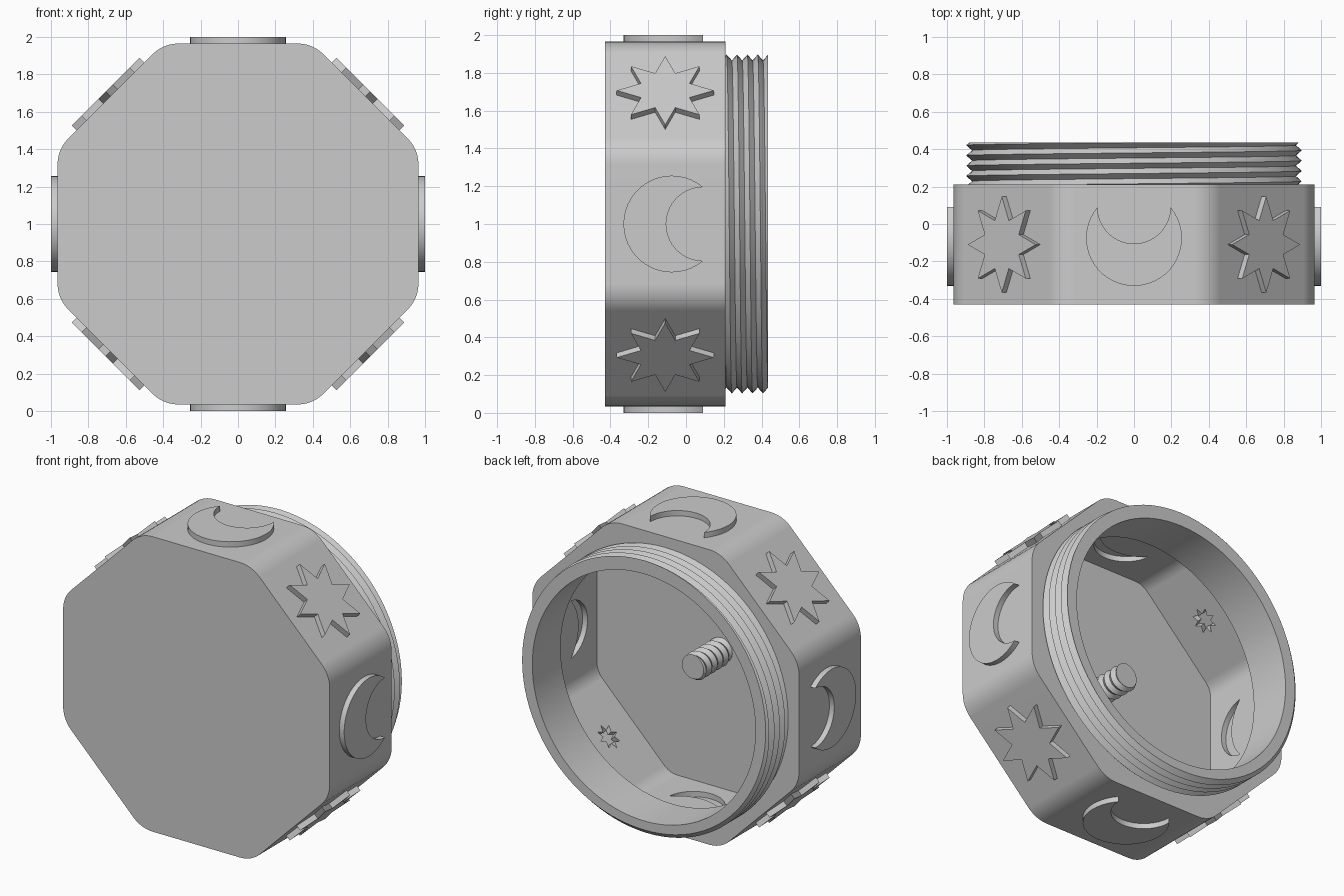
import bpy, bmesh
from math import sin, cos, pi, atan2, sqrt, radians, tan
from mathutils import Matrix, Vector

if "Cube" in bpy.data.objects:
    bpy.data.objects.remove(bpy.data.objects["Cube"], do_unlink=True)

WALL = 0.067       # shell thickness
FACE = 0.965       # centre to octagon side
FRONT, BACK, RIM = -0.43, 0.21, 0.435
BORE = 0.808
CENTRE = Vector((0, 0, 1))

grey = bpy.data.materials.new("plain_grey")
grey.use_nodes = True
grey.diffuse_color = (0.6, 0.6, 0.6, 1)
grey.node_tree.nodes["Principled BSDF"].inputs["Base Color"].default_value = (0.6, 0.6, 0.6, 1)


def make_object(name, bm):
    bmesh.ops.recalc_face_normals(bm, faces=bm.faces)
    mesh = bpy.data.meshes.new(name)
    bm.to_mesh(mesh)
    bm.free()
    mesh.materials.append(grey)
    obj = bpy.data.objects.new(name, mesh)
    bpy.context.collection.objects.link(obj)
    return obj


def activate(obj):
    bpy.ops.object.select_all(action='DESELECT')
    obj.select_set(True)
    bpy.context.view_layer.objects.active = obj


def smooth(obj):
    activate(obj)
    bpy.ops.object.shade_smooth_by_angle(angle=radians(30))


def frame(u, v, w):
    """Placement whose local axes are u, v, w, around the model's centre."""
    m = Matrix((u, v, w)).transposed().to_4x4()
    m.translation = CENTRE
    return m


AXIAL = frame((1, 0, 0), (0, 0, -1), (0, 1, 0))


def side_frame(a):
    return frame((cos(a), 0, -sin(a)), (0, 1, 0), (sin(a), 0, cos(a)))


def prism(name, outline, place, low, high):
    bm = bmesh.new()
    ends = [[bm.verts.new(place @ Vector((u, v, d))) for u, v in outline] for d in (low, high)]
    for ring in ends:
        bm.faces.new(ring)
    n = len(outline)
    for i in range(n):
        j = (i + 1) % n
        bm.faces.new((ends[0][i], ends[0][j], ends[1][j], ends[1][i]))
    return make_object(name, bm)


def rounded_octagon(apothem, radius, steps=6):
    corner = (apothem - radius) / cos(pi / 8)
    pts = []
    for k in range(8):
        mid = pi / 8 + k * pi / 4
        for s in range(steps + 1):
            a = k * pi / 4 + s * pi / 4 / steps
            pts.append((corner * cos(mid) + radius * cos(a), corner * sin(mid) + radius * sin(a)))
    return pts


def circle(radius, n=96):
    return [(radius * sin(2 * pi * i / n), radius * cos(2 * pi * i / n)) for i in range(n)]


def star(inset):
    tip = 0.257 - inset / sin(pi / 8)
    radii = (tip, tip * 0.541)
    return [(radii[i % 2] * cos(i * pi / 8), radii[i % 2] * sin(i * pi / 8) - 0.11) for i in range(16)]


def crescent(inset, n=32):
    r1, r2 = 0.256 - inset, 0.195 + inset
    c1, c2 = -0.075, 0.09
    d = c2 - c1
    a = (d * d + r1 * r1 - r2 * r2) / (2 * d)
    h = sqrt(r1 * r1 - a * a)
    t1, t2 = atan2(a, h), atan2(a - d, h)
    pts = []
    for i in range(n + 1):          # outer arc, tip to tip
        t = t1 - (pi + 2 * t1) * i / n
        pts.append((r1 * cos(t), c1 + r1 * sin(t)))
    for i in range(1, n):           # inner arc back again
        t = -pi - t2 + (pi + 2 * t2) * i / n
        pts.append((r2 * cos(t), c2 + r2 * sin(t)))
    return pts


def threaded(name, crest, root, pitch, y0, y1, bore, n):
    """Helical V thread around the y axis, clipped flat at both ends."""
    bm = bmesh.new()
    first = -2 * int((y1 - y0) / pitch) - 6
    rows = [[(bore, y0)] * (n + 1)]
    for k in range(first, 3):
        row = []
        for j in range(n + 1):
            y = min(max(y1 + pitch * (k / 2 + j / n), y0), y1)
            phase = (y - y1) / pitch - j / n
            row.append((crest - (crest - root) * 2 * abs(phase - round(phase)), y))
        rows.append(row)
    rows.append([(bore, y1)] * (n + 1))
    if bore > 0:
        rows.append(rows[0])
    grid = [[bm.verts.new(CENTRE + Vector((r * sin(2 * pi * j / n), y, r * cos(2 * pi * j / n))))
             for j, (r, y) in enumerate(row)] for row in rows]
    for lower, upper in zip(grid, grid[1:]):
        for j in range(n):
            bm.faces.new((lower[j], lower[j + 1], upper[j + 1], upper[j]))
    bmesh.ops.remove_doubles(bm, verts=bm.verts, dist=1e-5)
    obj = make_object(name, bm)
    smooth(obj)
    return obj


# Octagonal shell and the shapes cut out of it
body = prism("octagonal_body", rounded_octagon(FACE, 0.2), AXIAL, FRONT, BACK)
cutters = [
    prism("cavity_cutter", rounded_octagon(FACE - WALL, 0.2 - WALL), AXIAL, FRONT + WALL, BACK - WALL),
    prism("bore_cutter", circle(BORE), AXIAL, 0, RIM),
]

# Raised crescents and stars, each hollowed behind by the wall thickness
for i in range(8):
    shape, label = (star, "star") if i % 2 else (crescent, "crescent")
    place = side_frame(i * pi / 4)
    prism(f"raised_{label}_{i // 2 + 1}", shape(0), place, 0.95, 1.0)
    cutters.append(prism(f"{label}_recess_cutter_{i}", shape(WALL), place, 0.85, 1.0 - WALL))

for cutter in cutters:
    cutter.hide_render = True
    mod = body.modifiers.new("cut", 'BOOLEAN')
    mod.operation, mod.solver, mod.object = 'DIFFERENCE', 'EXACT', cutter
    activate(body)
    bpy.ops.object.modifier_apply(modifier=mod.name)
    bpy.data.objects.remove(cutter, do_unlink=True)
smooth(body)
body.modifiers.new("even_shading", 'WEIGHTED_NORMAL').keep_sharp = True

for obj in bpy.data.objects:
    if obj.name.startswith("raised_crescent"):
        smooth(obj)

# Threaded neck and the small threaded post inside
threaded("threaded_neck", 0.897, 0.866, 0.055, BACK - 0.01, RIM, BORE, 96)
threaded("threaded_post", 0.088, 0.07, 0.058, FRONT + WALL - 0.01, -0.07, 0, 32)
